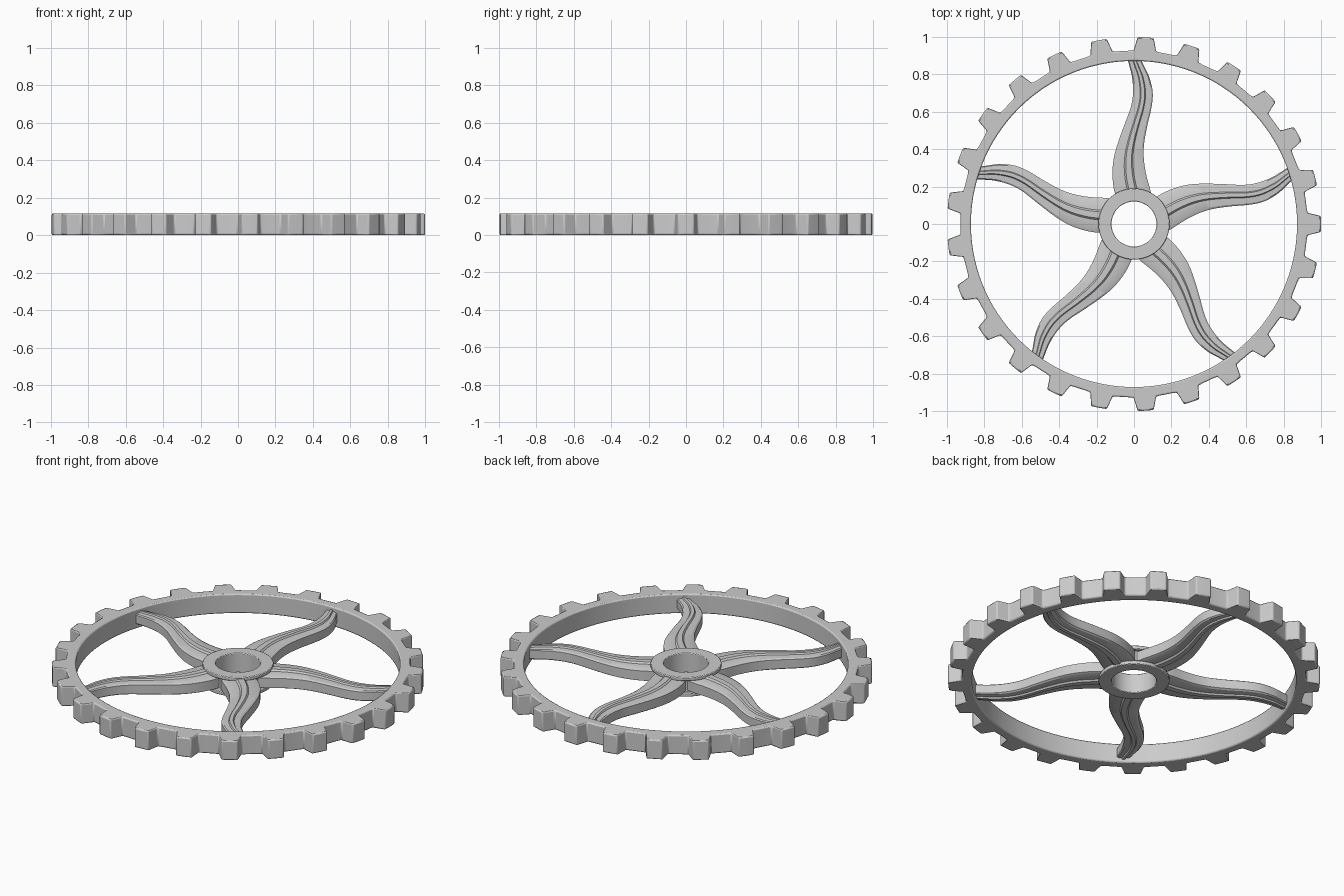
import bpy, bmesh, math
from mathutils import Vector, Matrix

HEIGHT = 0.115
TEETH = 25
SPOKES = 5

cube = bpy.data.objects.get("Cube")
if cube:
    bpy.data.objects.remove(cube, do_unlink=True)

grey = bpy.data.materials.new("plain grey")
grey.use_nodes = True
grey.diffuse_color = (0.6, 0.6, 0.6, 1)
grey.node_tree.nodes["Principled BSDF"].inputs["Base Color"].default_value = (0.6, 0.6, 0.6, 1)


def finish(bm, name, bevel=0.0, angle=35):
    """Turn a bmesh into a named, shaded object."""
    bmesh.ops.recalc_face_normals(bm, faces=bm.faces)
    mesh = bpy.data.meshes.new(name)
    bm.to_mesh(mesh)
    bm.free()
    mesh.materials.append(grey)
    obj = bpy.data.objects.new(name, mesh)
    bpy.context.collection.objects.link(obj)
    if bevel:
        mod = obj.modifiers.new("soft edges", "BEVEL")
        mod.width = bevel
        mod.segments = 2
        mod.limit_method = "ANGLE"
        mod.angle_limit = math.radians(40)
    bpy.ops.object.select_all(action="DESELECT")
    obj.select_set(True)
    bpy.context.view_layer.objects.active = obj
    bpy.ops.object.shade_smooth_by_angle(angle=math.radians(angle))
    return obj


def loft(bm, rings, closed):
    """Join equal rings of points with quads, capping the ends if open."""
    rows = [[bm.verts.new(p) for p in ring] for ring in rings]
    n = len(rows[0])
    for i in range(len(rows) if closed else len(rows) - 1):
        a, b = rows[i], rows[(i + 1) % len(rows)]
        for j in range(n):
            k = (j + 1) % n
            bm.faces.new((a[j], a[k], b[k], b[j]))
    if not closed:
        bm.faces.new(rows[0])
        bm.faces.new(rows[-1])


def ring_section(angle, profile):
    return [(r * math.cos(angle), r * math.sin(angle), z) for r, z in profile]


# Toothed rim: one tooth outline repeated around the wheel
INNER, VALLEY = 0.87, 0.925
pitch = math.tau / TEETH
half_tooth = [(0.998, 0.0), (0.998, 0.043), (0.928, 0.060)]
tooth = [(r, -t) for r, t in reversed(half_tooth[1:])] + half_tooth
tooth.sort(key=lambda p: p[1])
outline = []
for i in range(TEETH):
    outline += [(r, i * pitch + math.atan2(t, r)) for r, t in tooth]
    outline += [(VALLEY, (i + f) * pitch) for f in (0.38, 0.5, 0.62)]
bm = bmesh.new()
loft(bm, [ring_section(a, [(INNER, 0), (r, 0), (r, HEIGHT), (INNER, HEIGHT)])
          for r, a in outline], True)
finish(bm, "toothed_rim", 0.007)

# Hub: a bored core with a flange at each end
hub_profile = [(0.12, 0), (0.19, 0), (0.19, 0.022), (0.165, 0.022),
               (0.165, HEIGHT - 0.022), (0.19, HEIGHT - 0.022),
               (0.19, HEIGHT), (0.12, HEIGHT)]
bm = bmesh.new()
loft(bm, [ring_section(math.tau * i / 64, hub_profile) for i in range(64)], True)
finish(bm, "hub", 0.004)

# Spoke stations: distance from centre, left edge, right edge
stations = [Vector(s) for s in (
    (0.14, -0.095, 0.095), (0.19, -0.108, 0.085), (0.26, -0.115, 0.066),
    (0.34, -0.110, 0.053), (0.42, -0.090, 0.053), (0.52, -0.055, 0.070),
    (0.62, -0.018, 0.093), (0.70, -0.005, 0.100), (0.78, -0.010, 0.083),
    (0.84, -0.024, 0.055), (0.88, -0.035, 0.036))]

# Spoke cross-section: share of width, share of half height, with a middle ridge
upper = [(0, 0.6), (0.07, 0.74), (0.36, 0.8), (0.41, 1),
         (0.59, 1), (0.64, 0.8), (0.93, 0.74), (1, 0.6)]
section = upper + [(u, -h) for u, h in reversed(upper)]


def smooth_path(points, steps):
    """Catmull-Rom interpolation."""
    out = []
    last = len(points) - 1
    for i in range(last):
        a, b, c, d = (points[min(max(k, 0), last)] for k in range(i - 1, i + 3))
        for s in range(steps):
            t = s / steps
            out.append(0.5 * (2 * b + (c - a) * t + (2 * a - 5 * b + 4 * c - d) * t * t
                              + (3 * b - a - 3 * c + d) * t ** 3))
    return out + [points[-1]]


path = smooth_path(stations, 4)
for i in range(SPOKES):
    rings = []
    for y, left, right in path:
        half = 0.05 - 0.012 * y
        rings.append([(left + (right - left) * u, y, HEIGHT / 2 + half * h)
                      for u, h in section])
    bm = bmesh.new()
    loft(bm, rings, False)
    turn = Matrix.Rotation(i * math.tau / SPOKES, 4, "Z")
    bmesh.ops.transform(bm, matrix=turn, verts=bm.verts)
    finish(bm, f"spoke_{i + 1}", angle=28)
